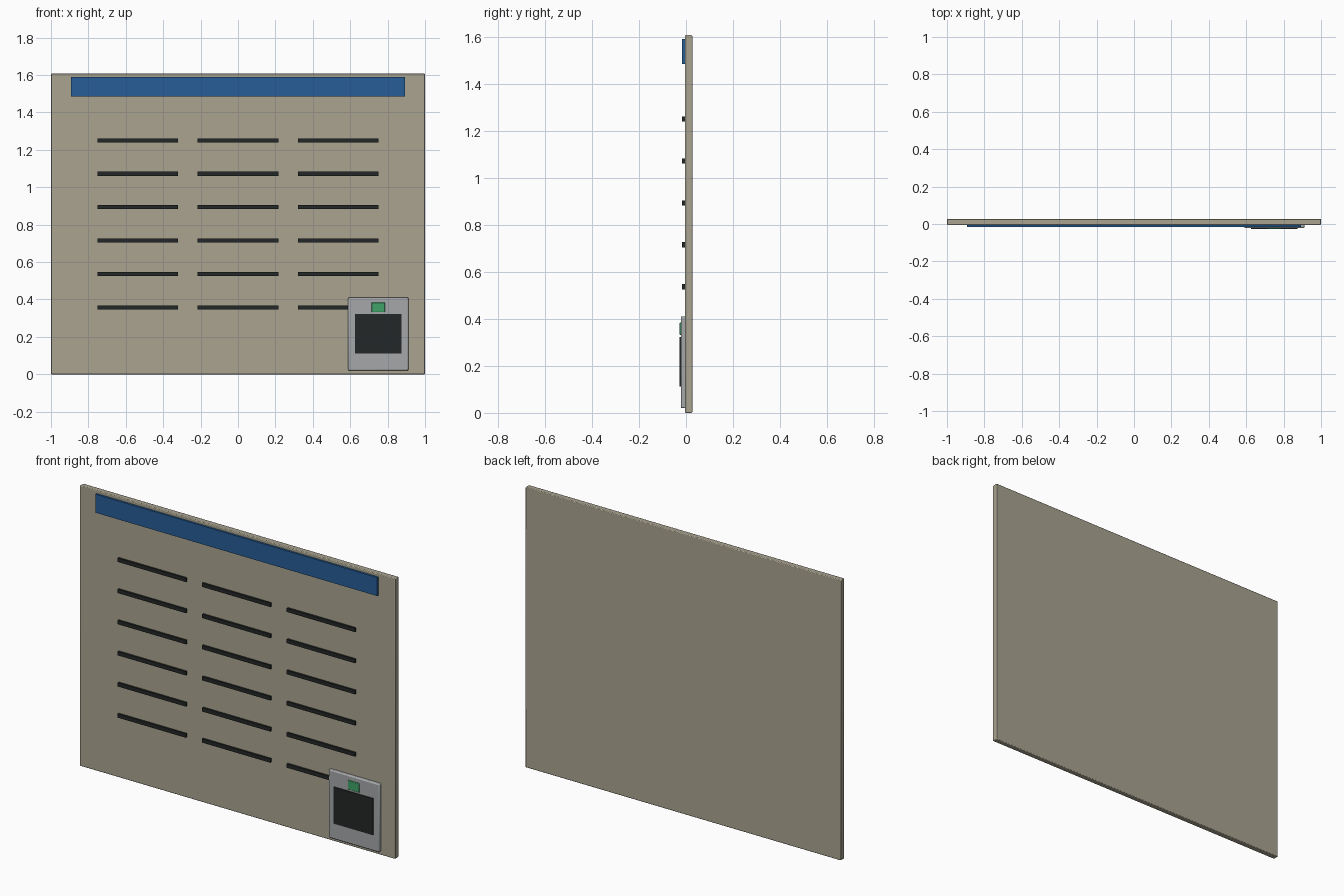
import bpy

if "Cube" in bpy.data.objects:
    bpy.data.objects.remove(bpy.data.objects["Cube"])


def material(name, rgb):
    mat = bpy.data.materials.new(name)
    mat.diffuse_color = (*rgb, 1.0)
    mat.use_nodes = True
    mat.node_tree.nodes["Principled BSDF"].inputs["Base Color"].default_value = mat.diffuse_color
    return mat


BEIGE = material("beige_paint", (0.40, 0.37, 0.28))
BLUE = material("blue_paint", (0.02, 0.11, 0.31))
DARK = material("dark_plastic", (0.017, 0.02, 0.02))
GREY = material("grey_metal", (0.38, 0.39, 0.40))
GREEN = material("green_light", (0.05, 0.36, 0.14))


def box(name, x, y, z, mat, bevel=0.0):
    """Box from (min, max) ranges on each axis, with optional bevelled edges."""
    ranges = (x, y, z)
    bpy.ops.mesh.primitive_cube_add(size=1, location=[(a + b) / 2 for a, b in ranges])
    ob = bpy.context.object
    ob.name = name
    ob.scale = [b - a for a, b in ranges]
    bpy.ops.object.transform_apply(location=False, rotation=False, scale=True)
    ob.data.materials.append(mat)
    if bevel:
        mod = ob.modifiers.new("edge_bevel", 'BEVEL')
        mod.width = bevel
        mod.segments = 2
        bpy.ops.object.shade_smooth_by_angle()
    return ob


# Main wall panel
box("panel", (-1, 1), (-0.005, 0.027), (0, 1.607), BEIGE, 0.004)

# Blue header strip
box("header_strip", (-0.893, 0.893), (-0.016, 0.0), (1.484, 1.59), BLUE)

# Grid of vent slots
for row in range(6):
    z = 0.358 + row * 0.1785
    for col in (-1, 0, 1):
        x = col * 0.536
        box(f"vent_slot_{row + 1}_{col + 2}", (x - 0.216, x + 0.216),
            (-0.016, 0.0), (z - 0.011, z + 0.011), DARK)

# Control box set through the panel, with screen and indicator
box("control_box", (0.589, 0.911), (-0.022, 0.0268), (0.02, 0.411), GREY, 0.006)
box("control_screen", (0.625, 0.875), (-0.027, -0.015), (0.112, 0.322), DARK)
box("indicator_light", (0.714, 0.786), (-0.027, -0.015), (0.332, 0.384), GREEN, 0.003)
